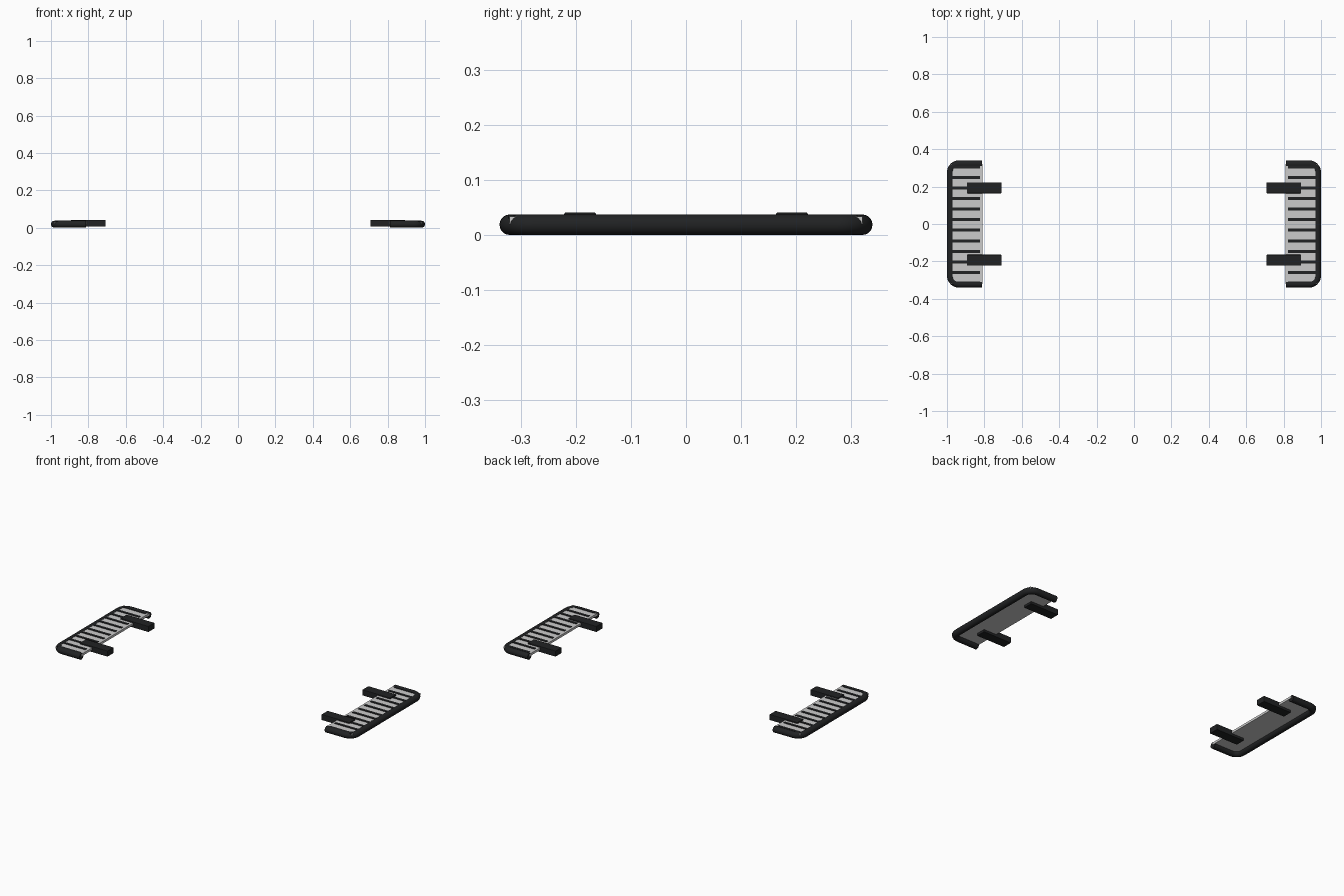
import bpy, bmesh, math
from mathutils import Matrix

if "Cube" in bpy.data.objects:
    bpy.data.objects.remove(bpy.data.objects["Cube"])

dark = bpy.data.materials.new("black_coating")
dark.diffuse_color = (0.015, 0.016, 0.017, 1)
dark.use_nodes = True
dark.node_tree.nodes["Principled BSDF"].inputs["Base Color"].default_value = dark.diffuse_color
R = 0.0187  # tube radius


def add_box(bm, x0, x1, y0, y1, z0, z1):
    m = Matrix.Translation(((x0 + x1) / 2, (y0 + y1) / 2, (z0 + z1) / 2)) \
        @ Matrix.Diagonal((x1 - x0, y1 - y0, z1 - z0, 1))
    bmesh.ops.create_cube(bm, size=1, matrix=m)


def boxes(name, specs, mat=None, bevel=0):
    bm = bmesh.new()
    for s in specs:
        add_box(bm, *s)
    if bevel:
        bmesh.ops.bevel(bm, geom=bm.edges[:], offset=bevel, segments=2,
                        profile=0.5, affect='EDGES')
    return finish(name, bm, mat)


def finish(name, bm, mat):
    # turning the part half way round gives the matching one; y is mirrored
    bmesh.ops.recalc_face_normals(bm, faces=bm.faces[:])
    me = bpy.data.meshes.new(name)
    bm.to_mesh(me)
    bm.free()
    ob = bpy.data.objects.new(name, me)
    bpy.context.collection.objects.link(ob)
    if mat:
        me.materials.append(mat)
    mod = ob.modifiers.new("other_side", 'MIRROR')
    mod.use_axis = (True, False, False)
    bpy.context.view_layer.objects.active = ob
    bpy.ops.object.select_all(action='DESELECT')
    ob.select_set(True)
    return ob


# U-shaped tube rail: rings swept along a path with rounded corners
xo, yo, cr = 1 - R, 0.34 - R, 0.045
path = [(0.812, -yo, math.pi / 2 * -1)]
for cy, a0 in ((-yo + cr, -90), (yo - cr, 0)):
    for i in range(9):
        a = math.radians(a0 + 90 * i / 8)
        path.append((xo - cr + cr * math.cos(a), cy + cr * math.sin(a), a))
path.append((0.812, yo, math.pi / 2))
bm = bmesh.new()
N = 20
rings = []
for x, y, a in path:
    ring = []
    for j in range(N):
        t = 2 * math.pi * j / N
        d = R * math.cos(t)
        ring.append(bm.verts.new((x + d * math.cos(a), y + d * math.sin(a),
                                  R + R * math.sin(t))))
    rings.append(ring)
for p, q in zip(rings, rings[1:]):
    for j in range(N):
        k = (j + 1) % N
        bm.faces.new((p[j], p[k], q[k], q[j]))
bm.faces.new(rings[0])
bm.faces.new(rings[-1])
finish("tube_rail", bm, dark)
bpy.ops.object.shade_smooth_by_angle(angle=math.radians(40))

# Grey tread plate
boxes("tread_plate", [(0.81, 0.982, -0.322, 0.322, 0.020, 0.0335)])

# Raised grip ribs
boxes("grip_ribs", [(0.824, 0.975, y - 0.008, y + 0.008, 0.030, 0.0365)
                    for y in (-0.005 + 0.0564 * (i - 5.5) for i in range(12))], dark)

# Mounting arms
boxes("mounting_arms", [(0.708, 0.893, y - 0.029, y + 0.029, 0.006, 0.041)
                        for y in (-0.193, 0.193)], dark, 0.003)
